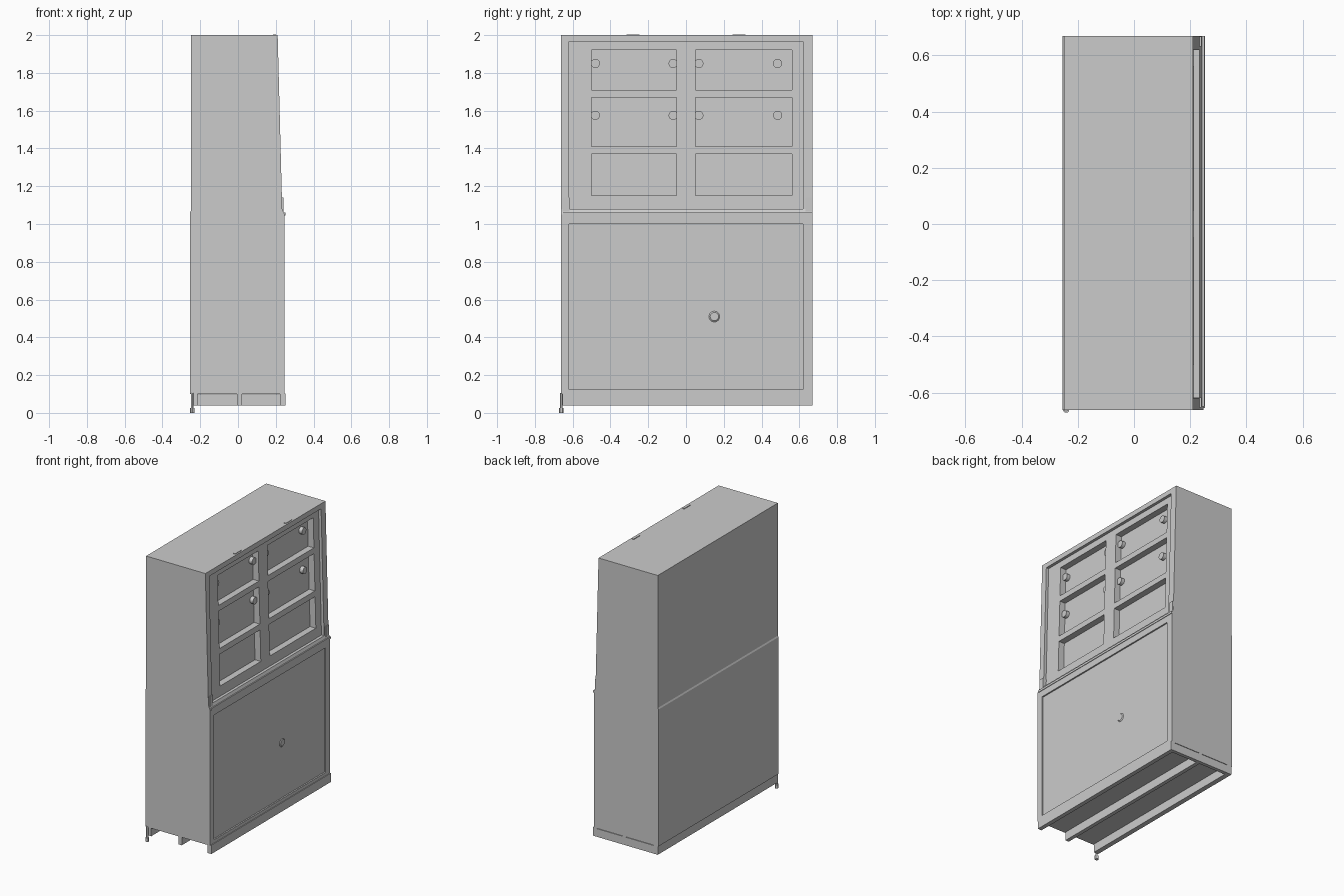
import bpy, bmesh
from mathutils import Matrix

default = bpy.data.objects.get("Cube")
if default:
    bpy.data.objects.remove(default, do_unlink=True)

grey = bpy.data.materials.new("light grey")
grey.use_nodes = True
colour = (0.6, 0.6, 0.6, 1)
grey.diffuse_color = colour
grey.node_tree.nodes["Principled BSDF"].inputs["Base Color"].default_value = colour


def finish(name, bm):
    bmesh.ops.recalc_face_normals(bm, faces=bm.faces)
    mesh = bpy.data.meshes.new(name)
    bm.to_mesh(mesh)
    bm.free()
    mesh.materials.append(grey)
    obj = bpy.data.objects.new(name, mesh)
    bpy.context.collection.objects.link(obj)
    return obj


def prism(name, profile, y0, y1):
    """Extrude an x-z profile along y."""
    bm = bmesh.new()
    face = bm.faces.new([bm.verts.new((x, y0, z)) for x, z in profile])
    ext = bmesh.ops.extrude_face_region(bm, geom=[face])
    moved = [v for v in ext["geom"] if isinstance(v, bmesh.types.BMVert)]
    bmesh.ops.translate(bm, verts=moved, vec=(0, y1 - y0, 0))
    return finish(name, bm)


def box(name, x0, x1, y0, y1, z0, z1):
    return prism(name, [(x0, z0), (x1, z0), (x1, z1), (x0, z1)], y0, y1)


def cylinder(name, centre, radius, depth, axis="Z", top=None, sides=24):
    bm = bmesh.new()
    turn = Matrix.Rotation(1.5708, 4, "Y") if axis == "X" else Matrix.Identity(4)
    bmesh.ops.create_cone(bm, cap_ends=True, segments=sides, radius1=radius,
                          radius2=radius if top is None else top, depth=depth,
                          matrix=Matrix.Translation(centre) @ turn)
    obj = finish(name, bm)
    bpy.context.view_layer.objects.active = obj
    obj.select_set(True)
    bpy.ops.object.shade_smooth_by_angle()
    obj.select_set(False)
    return obj


def carve(target, cutter):
    mod = target.modifiers.new("cut", "BOOLEAN")
    mod.operation, mod.solver, mod.object = "DIFFERENCE", "EXACT", cutter
    bpy.context.view_layer.objects.active = target
    bpy.ops.object.modifier_apply(modifier=mod.name)
    bpy.data.objects.remove(cutter, do_unlink=True)


def slope(z):
    """Front face x of the leaning upper half."""
    return 0.21 + (2 - z) * 0.026


def slanted_cutter(depth, y0, y1, z0, z1):
    return prism("cutter", [(slope(z0) - depth, z0), (0.4, z0), (0.4, z1),
                            (slope(z1) - depth, z1)], y0, y1)


# Cabinet carcass with leaning upper front and a small ledge on the back
body = prism("cabinet_body", [
    (-0.255, 0.1), (0.247, 0.1), (0.247, 1.05), (slope(1.08), 1.08),
    (0.21, 2.0), (-0.25, 2.0), (-0.25, 1.07), (-0.255, 1.06)], -0.662, 0.67)

# Upper door recess, display openings and lower door panel
carve(body, slanted_cutter(0.02, -0.62, 0.62, 1.08, 1.965))
columns = ((-0.5, -0.05), (0.05, 0.56))
for y0, y1 in columns:
    for z0, z1 in ((1.15, 1.37), (1.41, 1.67), (1.71, 1.92)):
        carve(body, slanted_cutter(0.065, y0, y1, z0, z1))
carve(body, box("cutter", 0.237, 0.4, -0.62, 0.62, 0.125, 1.0))

# Sill rail between the two doors
box("sill_rail", 0.2, 0.251, -0.65, 0.67, 1.045, 1.06)

# Round knobs inside the openings; the outer ones are clipped by the frames
for z in (1.575, 1.85):
    for y in (-0.48, -0.068, 0.068, 0.485):
        cylinder("opening_knob", (slope(z) - 0.055, y, z), 0.024, 0.03, "X")

# Shallow pull on the lower door
cylinder("door_pull", (0.239, 0.15, 0.51), 0.03, 0.006, "X", top=0.022)

# Corner hinge blocks and small catches on the top
for y in (-0.636, 0.65):
    box("hinge_block", 0.2, 0.24, y - 0.018, y + 0.018, 1.06, 1.14)
for y in (-0.28, 0.28):
    box("top_catch", 0.185, 0.2, y - 0.035, y + 0.035, 1.99, 2.004)

# Plinth: three rails along the length and one end board
for name, x0, x1 in (("front_plinth", 0.222, 0.252), ("middle_rail", -0.005, 0.022),
                     ("rear_plinth", -0.25, -0.215)):
    box(name, x0, x1, -0.655, 0.67, 0.04, 0.102)
box("plinth_end_board", -0.25, 0.25, 0.645, 0.67, 0.04, 0.097)

# Levelling foot at the open end
cylinder("foot_stem", (-0.242, -0.66, 0.06), 0.007, 0.09, sides=12)
cylinder("foot_pad", (-0.242, -0.66, 0.013), 0.012, 0.026, sides=12)
